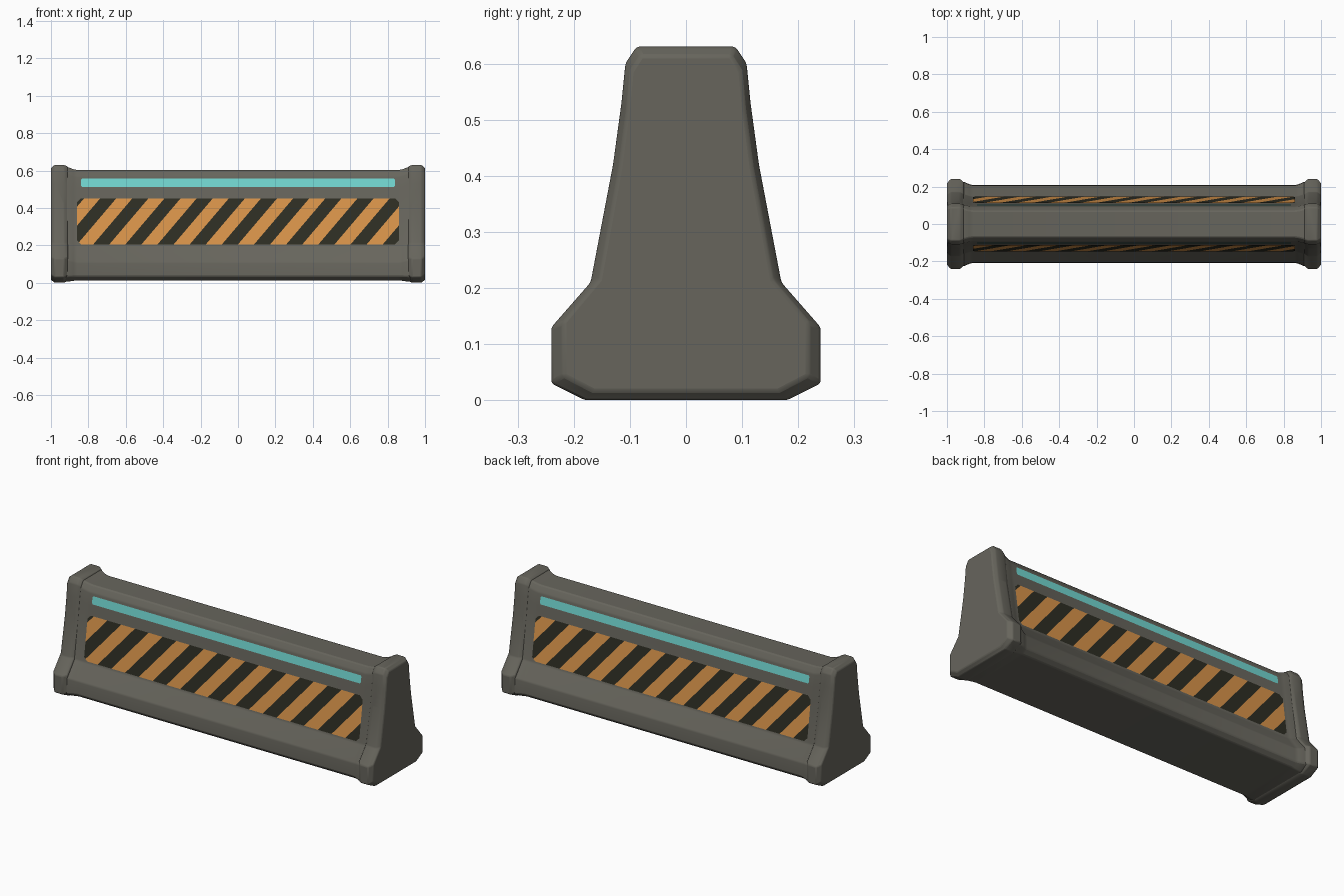
import bpy, bmesh, math
from mathutils import Vector

if "Cube" in bpy.data.objects:
    bpy.data.objects.remove(bpy.data.objects["Cube"])


def material(name, rgb):
    m = bpy.data.materials.new(name)
    m.diffuse_color = (*rgb, 1)
    m.use_nodes = True
    m.node_tree.nodes["Principled BSDF"].inputs["Base Color"].default_value = m.diffuse_color
    return m


GREY = material("warm grey concrete", (0.135, 0.13, 0.108))
ORANGE = material("warning orange", (0.70, 0.30, 0.07))
DARK = material("stripe black", (0.027, 0.027, 0.017))
TEAL = material("light strip teal", (0.17, 0.68, 0.64))

# Half profiles (y, z), bottom to top, matching point for point
BODY = [(0.18, 0.012), (0.208, 0.035), (0.205, 0.11), (0.145, 0.195),
        (0.108, 0.45), (0.102, 0.50), (0.092, 0.57), (0.07, 0.603)]
CAP = [(0.18, 0.0), (0.24, 0.03), (0.24, 0.13), (0.17, 0.21),
       (0.13, 0.42), (0.115, 0.53), (0.108, 0.60), (0.088, 0.63)]


def mix(a, b, t):
    return [(p[0] + (q[0] - p[0]) * t, p[1] + (q[1] - p[1]) * t) for p, q in zip(a, b)]


def shrink(prof, sy, sz):
    return [(y * sy, 0.31 + (z - 0.31) * sz) for y, z in prof]


def finish(bm, name, mats, smooth=None):
    me = bpy.data.meshes.new(name)
    bm.to_mesh(me)
    bm.free()
    ob = bpy.data.objects.new(name, me)
    bpy.context.collection.objects.link(ob)
    for m in mats:
        me.materials.append(m)
    if smooth:
        bpy.ops.object.select_all(action='DESELECT')
        ob.select_set(True)
        bpy.context.view_layer.objects.active = ob
        bpy.ops.object.shade_smooth_by_angle(angle=math.radians(smooth))
    return ob


def loft(name, sections, bevel):
    """Skin symmetric cross-sections placed along x."""
    bm = bmesh.new()
    rings = []
    for x, half in sections:
        ring = half + [(-y, z) for y, z in reversed(half)]
        rings.append([bm.verts.new((x, y, z)) for y, z in ring])
    n = len(rings[0])
    for a, b in zip(rings, rings[1:]):
        for i in range(n):
            bm.faces.new((a[i], a[(i + 1) % n], b[(i + 1) % n], b[i]))
    bm.faces.new(rings[0])
    bm.faces.new(rings[-1])
    bmesh.ops.recalc_face_normals(bm, faces=bm.faces)
    ob = finish(bm, name, [GREY], 35)
    mod = ob.modifiers.new("soft edges", 'BEVEL')
    mod.width, mod.segments, mod.limit_method = bevel, 2, 'ANGLE'
    mod.angle_limit = math.radians(25)
    return ob


# Barrier wall, flaring into the end caps
flare = mix(BODY, CAP, 0.55)
soft = mix(BODY, CAP, 0.15)
loft("barrier_wall", [(-0.94, flare), (-0.91, flare), (-0.88, soft), (-0.86, BODY),
                      (0.86, BODY), (0.88, soft), (0.91, flare), (0.94, flare)], 0.006)

# End caps with chamfered outer faces
for side, s in (("left", -1), ("right", 1)):
    loft(side + "_end_cap", [(s * 0.91, shrink(CAP, 0.93, 0.97)), (s * 0.93, CAP),
                             (s * 0.98, CAP), (s * 1.0, shrink(CAP, 0.91, 0.95))], 0.005)


def wall_y(z):
    for (y0, z0), (y1, z1) in zip(BODY, BODY[1:]):
        if z0 <= z <= z1:
            return y0 + (y1 - y0) * (z - z0) / (z1 - z0)
    return BODY[-1][0]


def panel(w, z0, z1, c):
    """Flat panel with clipped corners, drawn in x-z facing -y."""
    bm = bmesh.new()
    pts = [(-w + c, z0), (w - c, z0), (w, z0 + c), (w, z1 - c),
           (w - c, z1), (-w + c, z1), (-w, z1 - c), (-w, z0 + c)]
    bm.faces.new([bm.verts.new((x, 0, z)) for x, z in pts])
    return bm


def wrap(bm, s, lift):
    """Lay the panel on the wall; s = 1 front, -1 back."""
    for v in bm.verts:
        x, z = v.co.x, v.co.z
        v.co = (s * x, -s * (wall_y(z) + lift), z)


SLOPE, STEP = 0.85, 0.086
for side, s in (("front", 1), ("back", -1)):
    # Hazard stripes cut along slanted lines
    bm = panel(0.86, 0.205, 0.45, 0.02)
    for k in range(-13, 12):
        bmesh.ops.bisect_plane(bm, geom=bm.verts[:] + bm.edges[:] + bm.faces[:],
                               plane_co=Vector((k * STEP, 0, 0.205)),
                               plane_no=Vector((1, 0, -SLOPE)).normalized())
    for f in bm.faces:
        c = f.calc_center_median()
        f.material_index = math.floor((c.x - SLOPE * (c.z - 0.205)) / STEP) % 2
    wrap(bm, s, 0.004)
    finish(bm, side + "_hazard_stripes", [ORANGE, DARK])

    # Light strip
    bm = panel(0.84, 0.512, 0.556, 0.006)
    wrap(bm, s, 0.004)
    finish(bm, side + "_light_strip", [TEAL])
